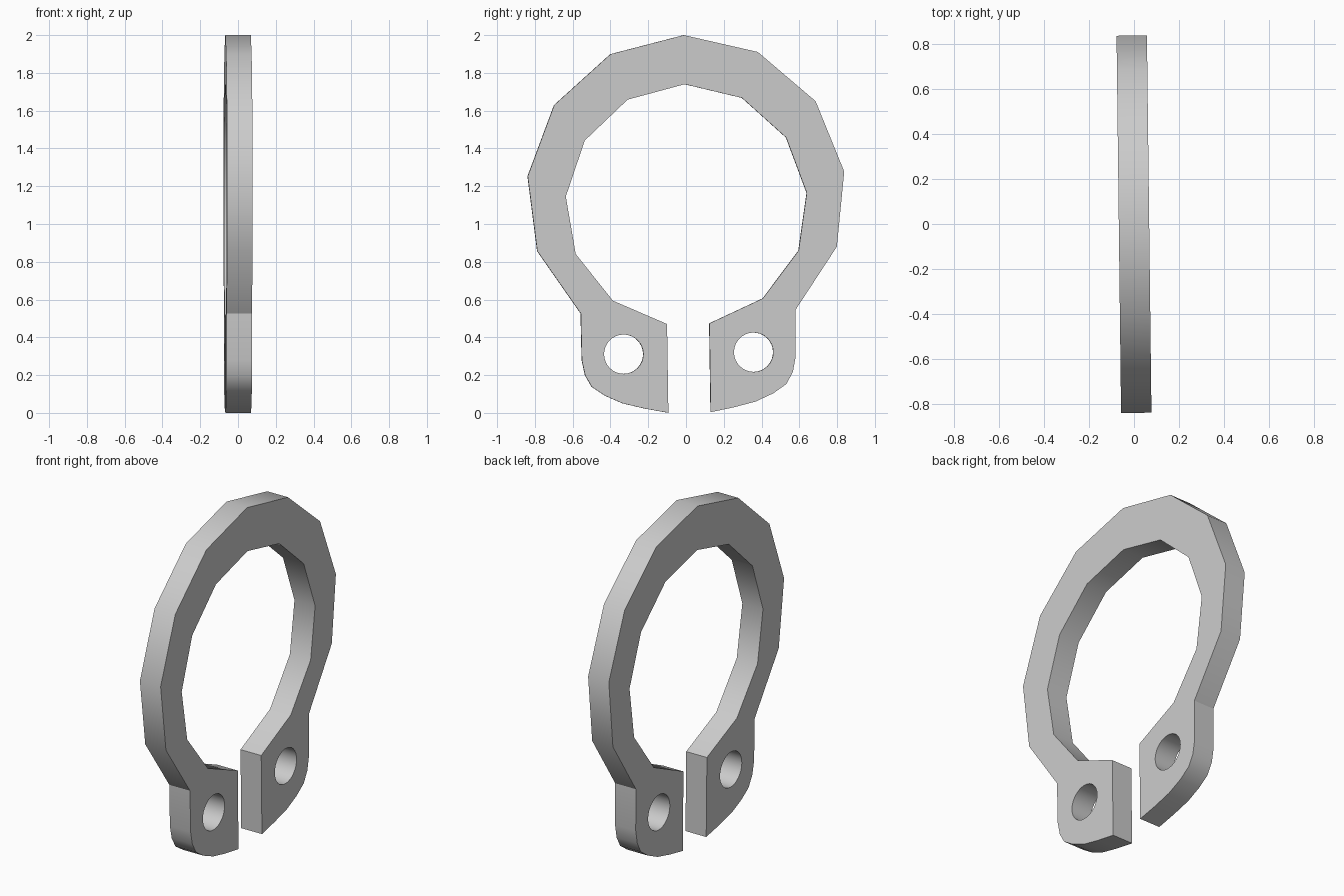
import bpy
import bmesh
from math import cos, sin, tau, radians
from mathutils import Matrix, Vector

if "Cube" in bpy.data.objects:
    bpy.data.objects.remove(bpy.data.objects["Cube"], do_unlink=True)

THICKNESS = 0.135
HOLE_Y, HOLE_Z, HOLE_R, HOLE_SIDES = 0.344, 0.316, 0.104, 32
SMOOTH_ANGLE = radians(32)

# Half outline of the ring: outer edge, lug, gap side, inner edge
outer = [(0, 2), (0.39, 1.905), (0.692, 1.64), (0.838, 1.265), (0.793, 0.868), (0.568, 0.535)]
lug = [(0.566, 0.288), (0.55, 0.208), (0.515, 0.145), (0.445, 0.097),
       (0.352, 0.055), (0.235, 0.026), (0.112, 0.002)]
inner = [(0.112, 0.472), (0.397, 0.6), (0.59, 0.85), (0.638, 1.155),
         (0.533, 1.45), (0.303, 1.663), (0, 1.74)]
half = outer + lug + inner
outline = half + [(-y, z) for y, z in reversed(half[1:-1])]


def hole(side):
    return [(side * HOLE_Y + HOLE_R * cos(tau * i / HOLE_SIDES),
             HOLE_Z + HOLE_R * sin(tau * i / HOLE_SIDES)) for i in range(HOLE_SIDES)]


def add_loop(bm, points):
    verts = [bm.verts.new((-THICKNESS / 2, y, z)) for y, z in points]
    return [bm.edges.new((a, b)) for a, b in zip(verts, verts[1:] + verts[:1])]


# Fill the outline around the two lug holes, then give it thickness
bm = bmesh.new()
edges = []
for loop in (outline, hole(1), hole(-1)):
    edges += add_loop(bm, loop)
bmesh.ops.triangle_fill(bm, edges=edges, use_beauty=True, normal=Vector((-1, 0, 0)))
extruded = bmesh.ops.extrude_face_region(bm, geom=bm.faces[:], use_keep_orig=True)
moved = [g for g in extruded["geom"] if isinstance(g, bmesh.types.BMVert)]
bmesh.ops.translate(bm, verts=moved, vec=(THICKNESS, 0, 0))
bmesh.ops.recalc_face_normals(bm, faces=bm.faces[:])

# Slight lean and turn of the whole ring
bmesh.ops.rotate(bm, verts=bm.verts[:], cent=(0, 0, 1.2), matrix=Matrix.Rotation(0.015, 3, "X"))
bmesh.ops.rotate(bm, verts=bm.verts[:], cent=(0, 0, 0), matrix=Matrix.Rotation(0.012, 3, "Z"))

# Smooth rims with sharp corners
for face in bm.faces:
    face.smooth = True
for edge in bm.edges:
    edge.smooth = edge.calc_face_angle(0) < SMOOTH_ANGLE

mesh = bpy.data.meshes.new("retaining_ring")
bm.to_mesh(mesh)
bm.free()
ring = bpy.data.objects.new("retaining_ring", mesh)
bpy.context.collection.objects.link(ring)

# Plain grey metal
grey = bpy.data.materials.new("light_grey")
grey.use_nodes = True
colour = (0.6, 0.6, 0.6, 1)
grey.diffuse_color = colour
grey.node_tree.nodes["Principled BSDF"].inputs["Base Color"].default_value = colour
mesh.materials.append(grey)
